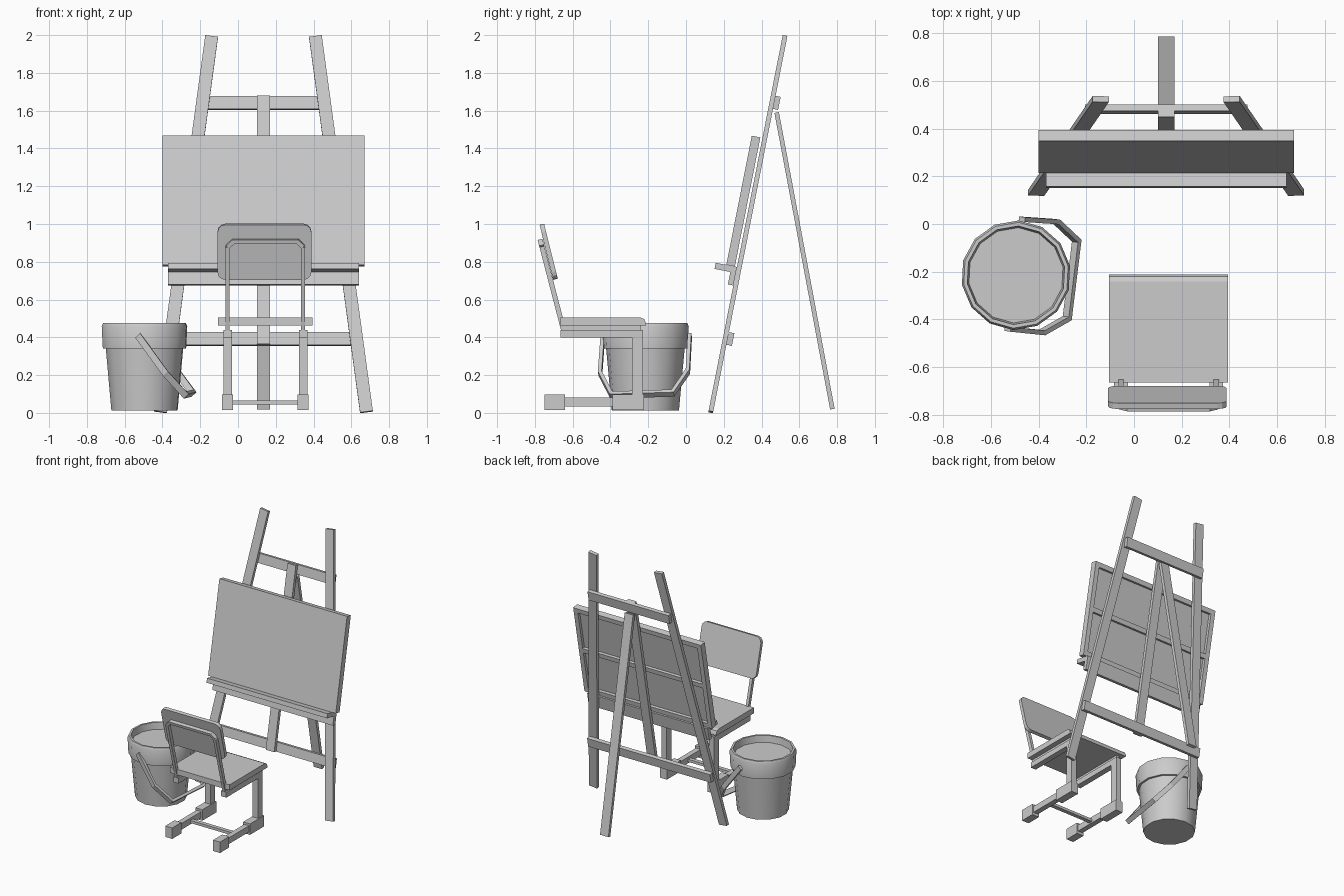
import bpy, bmesh, math
from mathutils import Matrix, Vector

cube = bpy.data.objects.get("Cube")
if cube:
    bpy.data.objects.remove(cube, do_unlink=True)

GREY = (0.6, 0.6, 0.6, 1)
mat = bpy.data.materials.new("plain grey")
mat.use_nodes = True
mat.diffuse_color = GREY
mat.node_tree.nodes["Principled BSDF"].inputs["Base Color"].default_value = GREY


def finish(name, bm, matrix=Matrix()):
    """Turn a bmesh into a named object with the shared material."""
    bmesh.ops.recalc_face_normals(bm, faces=bm.faces)
    bm.transform(matrix)
    mesh = bpy.data.meshes.new(name)
    bm.to_mesh(mesh)
    bm.free()
    mesh.materials.append(mat)
    obj = bpy.data.objects.new(name, mesh)
    bpy.context.collection.objects.link(obj)
    return obj


def add_box(bm, x, y, z):
    """Box given as (low, high) ranges on each axis."""
    size = Matrix.Diagonal((x[1] - x[0], y[1] - y[0], z[1] - z[0], 1))
    centre = Matrix.Translation((sum(x) / 2, sum(y) / 2, sum(z) / 2))
    return bmesh.ops.create_cube(bm, size=1, matrix=centre @ size)["verts"]


def box(name, x, y, z, matrix=Matrix()):
    bm = bmesh.new()
    add_box(bm, x, y, z)
    return finish(name, bm, matrix)


def bevel_edges(obj, rule, offset, segments):
    """Round the edges whose end points satisfy the rule."""
    bm = bmesh.new()
    bm.from_mesh(obj.data)
    edges = [e for e in bm.edges if rule(e.verts[0].co, e.verts[1].co)]
    bmesh.ops.bevel(bm, geom=edges, offset=offset, segments=segments, profile=0.5, affect='EDGES')
    bm.to_mesh(obj.data)
    bm.free()


def strip(name, points, normal, width, thick):
    """Rectangular bar swept along a bent path lying in one plane."""
    pts = [Vector(p) for p in points]
    normal = Vector(normal).normalized()
    bm = bmesh.new()
    rings = []
    for i, p in enumerate(pts):
        before = (p - pts[i - 1]).normalized() if i else (pts[1] - p).normalized()
        after = (pts[i + 1] - p).normalized() if i < len(pts) - 1 else before
        side = normal.cross(before + after).normalized()
        side /= max(0.5, side.dot(normal.cross(after).normalized()))
        rings.append([bm.verts.new(p + normal * width / 2 * a + side * thick / 2 * b)
                      for a, b in ((-1, -1), (1, -1), (1, 1), (-1, 1))])
    for r, s in zip(rings, rings[1:]):
        for k in range(4):
            bm.faces.new((r[k], r[k - 1], s[k - 1], s[k]))
    bm.faces.new(rings[0])
    bm.faces.new(rings[-1])
    return finish(name, bm)


def smooth(obj, angle):
    bpy.ops.object.select_all(action='DESELECT')
    obj.select_set(True)
    bpy.context.view_layer.objects.active = obj
    bpy.ops.object.shade_smooth_by_angle(angle=math.radians(angle))


# Easel: parts are placed on a plane leaning back
lean = Matrix.Translation((0.135, 0.13, 0)) @ Matrix.Rotation(-math.atan2(0.395, 2), 4, 'X')
for side, label in ((1, "left"), (-1, "right")):
    splay = Matrix.Translation((side * 0.545, 0, 0.005)) @ Matrix.Rotation(-side * math.radians(7.6), 4, 'Y')
    box(f"easel_{label}_leg", (-0.034, 0.034), (-0.0125, 0.0125), (0, 2.045), lean @ splay)
box("easel_centre_post", (-0.035, 0.035), (-0.0125, 0.0125), (0.37, 1.71), lean)
box("easel_top_rail", (-0.34, 0.34), (0.0125, 0.04), (1.643, 1.713), lean)
box("easel_lower_rail", (-0.515, 0.515), (0.0125, 0.042), (0.37, 0.438), lean)
box("easel_tray", (-0.505, 0.505), (-0.127, -0.0125), (0.752, 0.785), lean)
box("easel_apron", (-0.505, 0.505), (-0.042, -0.0125), (0.685, 0.755), lean)
strip("easel_back_leg", [(0.135, 0.48, 1.59), (0.135, 0.775, 0.02)], (1, 0, 0), 0.07, 0.024)

# Drawing board with a rimmed back and a middle rail
bm = bmesh.new()
add_box(bm, (-0.535, 0.535), (-0.07, -0.045), (0.785, 1.482))
for low in (0.785, 1.115, 1.447):
    add_box(bm, (-0.535, 0.535), (-0.045, -0.024), (low, low + 0.035))
for low in (-0.535, 0.5):
    add_box(bm, (low, low + 0.035), (-0.045, -0.024), (0.82, 1.447))
finish("drawing_board", bm, lean)

# Chair seat with a rounded front edge
CX = 0.145
seat = box("chair_seat", (CX - 0.25, CX + 0.25), (-0.665, -0.212), (0.463, 0.505))
bevel_edges(seat, lambda a, b: min(a.y, b.y) > -0.3 and min(a.z, b.z) > 0.48, 0.03, 2)

# Chair side frames and feet
for side, label in ((1, "left"), (-1, "right")):
    x = CX + side * 0.2

    def span(half):
        return (x - half, x + half)
    box(f"chair_{label}_arm", span(0.022), (-0.665, -0.228), (0.4, 0.44))
    box(f"chair_{label}_post", span(0.022), (-0.285, -0.228), (0.08, 0.4))
    box(f"chair_{label}_floor_bar", span(0.02), (-0.66, -0.36), (0.035, 0.082))
    box(f"chair_{label}_back_foot", span(0.029), (-0.75, -0.64), (0.015, 0.098))
    box(f"chair_{label}_front_foot", span(0.029), (-0.39, -0.222), (0.015, 0.098))
box("chair_cross_bar", (CX - 0.19, CX + 0.19), (-0.52, -0.49), (0.045, 0.065))

# Bent tube carrying the backrest
rail = [(-0.2, -0.24, 0.452), (-0.2, -0.652, 0.452), (-0.2, -0.763, 0.88), (-0.17, -0.77, 0.908)]
half = [Vector((CX + x, y, z)) for x, y, z in rail]
for side, label in ((1, "left"), (-1, "right")):
    path = [Vector((CX - side * (p.x - CX), p.y, p.z)) for p in half[:3]]
    strip(f"chair_{label}_back_tube", path, (1, 0, 0), 0.022, 0.026)
arch = half[2:] + [Vector((2 * CX - p.x, p.y, p.z)) for p in reversed(half[2:])]
strip("chair_back_arch", arch, (0, 0.97, 0.25), 0.026, 0.022)

# Backrest panel with rounded corners
back = box("chair_backrest", (-0.248, 0.248), (-0.0125, 0.0125), (-0.15, 0.15))
bevel_edges(back, lambda a, b: abs(a.y - b.y) > 0.01, 0.04, 3)
back.data.transform(Matrix.Translation((CX - 0.005, -0.727, 0.853)) @ Matrix.Rotation(math.radians(14), 4, 'X'))

# Bucket turned from a profile, filled near the rim
profile = [(0, 0.012), (0.178, 0.012), (0.208, 0.34), (0.224, 0.34), (0.23, 0.458),
           (0.222, 0.475), (0.207, 0.475), (0.2, 0.425), (0, 0.425)]
bm = bmesh.new()
verts = [bm.verts.new((r, 0, z)) for r, z in profile]
edges = [bm.edges.new(pair) for pair in zip(verts, verts[1:])]
bmesh.ops.spin(bm, geom=verts + edges, axis=(0, 0, 1), cent=(0, 0, 0), angle=math.tau, steps=14)
bmesh.ops.remove_doubles(bm, verts=bm.verts, dist=0.0005)
bucket = finish("bucket", bm, Matrix.Translation((-0.495, -0.215, 0)) @ Matrix.Rotation(math.radians(10), 4, 'Z'))
smooth(bucket, 35)

# Bucket handle hanging to one side
strip("bucket_handle", [(-0.47, 0.02, 0.41), (-0.325, 0.01, 0.22), (-0.24, -0.07, 0.105),
                        (-0.28, -0.395, 0.095), (-0.385, -0.455, 0.21), (-0.53, -0.44, 0.41)],
      (0.73, -0.1, 0.68), 0.035, 0.02)
